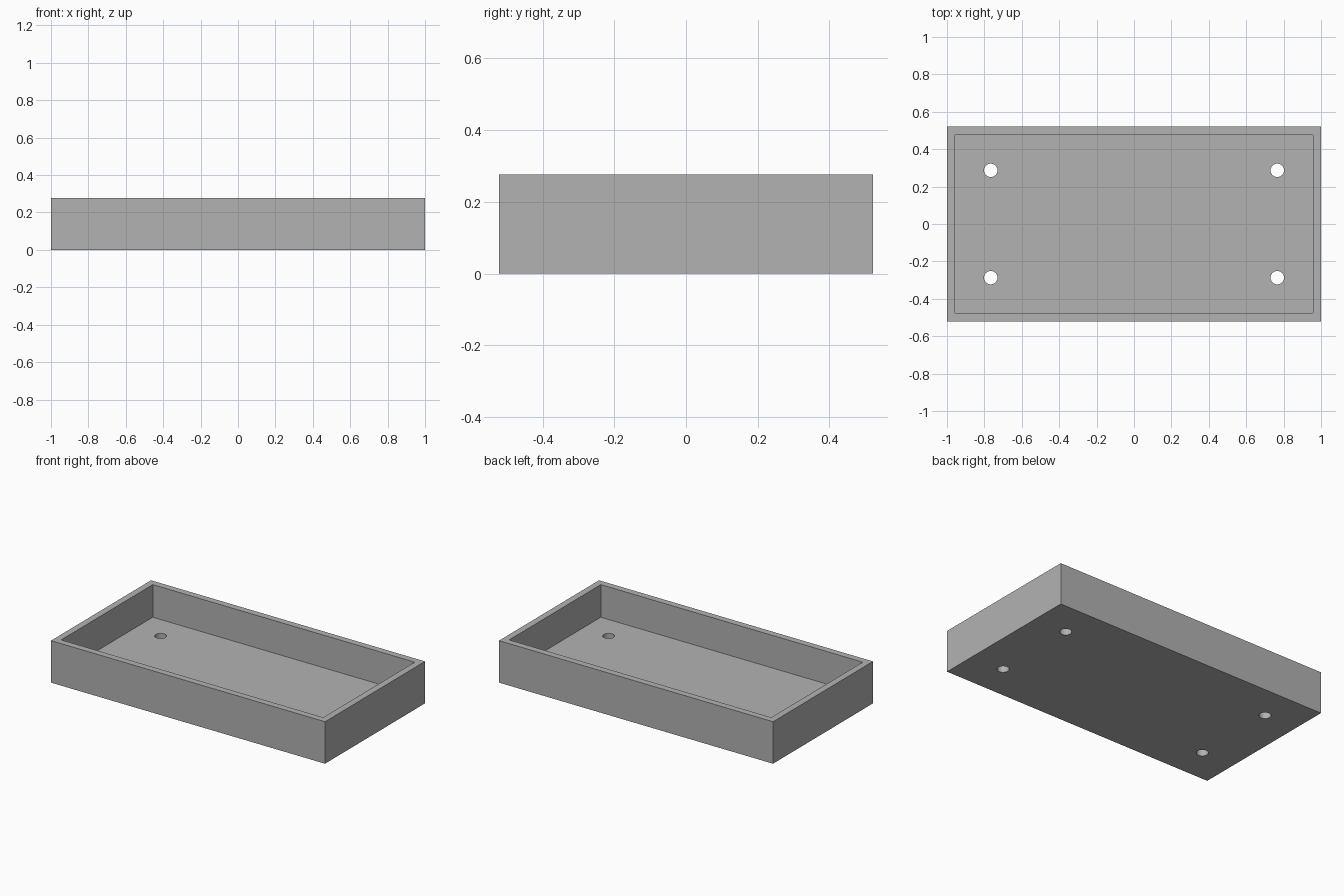
import bpy
import bmesh
from mathutils import Matrix, Vector

LENGTH, WIDTH, HEIGHT = 2.0, 1.042, 0.277
WALL, FLOOR = 0.062, 0.062
HOLE_X, HOLE_Y, HOLE_RADIUS = 0.766, 0.287, 0.036

default_cube = bpy.data.objects.get("Cube")
if default_cube:
    bpy.data.objects.remove(default_cube, do_unlink=True)


def make_material(name, color):
    mat = bpy.data.materials.new(name)
    mat.use_nodes = True
    mat.diffuse_color = color
    mat.node_tree.nodes["Principled BSDF"].inputs["Base Color"].default_value = color
    return mat


def make_object(name, bm, mat):
    mesh = bpy.data.meshes.new(name)
    bm.to_mesh(mesh)
    bm.free()
    mesh.materials.append(mat)
    obj = bpy.data.objects.new(name, mesh)
    bpy.context.collection.objects.link(obj)
    return obj


grey = make_material("plain grey", (0.448, 0.448, 0.448, 1))

# Tray: a block whose top is inset to a rim and pushed down to the floor
bm = bmesh.new()
bmesh.ops.create_cube(bm, size=1)
bmesh.ops.scale(bm, vec=(LENGTH, WIDTH, HEIGHT), verts=bm.verts)
bmesh.ops.translate(bm, vec=(0, 0, HEIGHT / 2), verts=bm.verts)
top = max(bm.faces, key=lambda f: f.calc_center_median().z)
bmesh.ops.inset_region(bm, faces=[top], thickness=WALL)
pocket = bmesh.ops.extrude_face_region(bm, geom=[top])["geom"]
bmesh.ops.translate(bm, vec=Vector((0, 0, FLOOR - HEIGHT)),
                    verts=[g for g in pocket if isinstance(g, bmesh.types.BMVert)])
if top.is_valid:
    bmesh.ops.delete(bm, geom=[top], context="FACES_ONLY")
bmesh.ops.recalc_face_normals(bm, faces=bm.faces)
tray = make_object("tray", bm, grey)

# Mounting holes: four round cutters through the floor
bm = bmesh.new()
for sx in (-1, 1):
    for sy in (-1, 1):
        bmesh.ops.create_cone(bm, cap_ends=True, segments=32, depth=FLOOR * 2,
                              radius1=HOLE_RADIUS, radius2=HOLE_RADIUS,
                              matrix=Matrix.Translation((sx * HOLE_X, sy * HOLE_Y, FLOOR / 2)))
cutter = make_object("hole_cutter", bm, grey)
cutter.hide_render = True

boolean = tray.modifiers.new("mounting holes", "BOOLEAN")
boolean.operation = "DIFFERENCE"
boolean.solver = "EXACT"
boolean.object = cutter

# Apply the holes, drop the cutter and smooth the hole walls
bpy.ops.object.select_all(action="DESELECT")
bpy.context.view_layer.objects.active = tray
tray.select_set(True)
bpy.ops.object.modifier_apply(modifier=boolean.name)
bpy.data.objects.remove(cutter, do_unlink=True)
bpy.ops.object.shade_smooth_by_angle()
